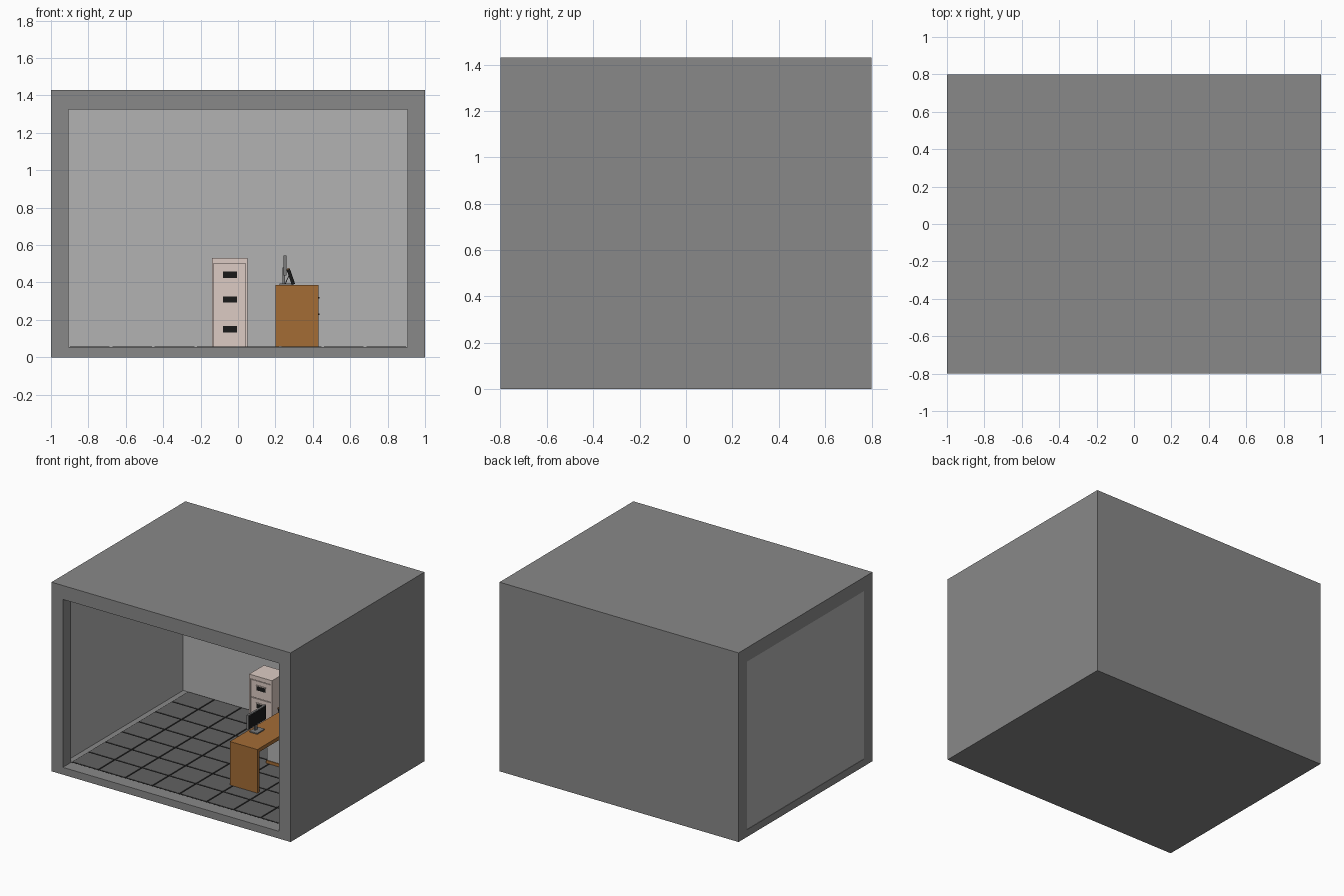
import bpy, bmesh, math
from mathutils import Matrix, Vector

if "Cube" in bpy.data.objects:
    bpy.data.objects.remove(bpy.data.objects["Cube"])


def material(name, rgb):
    m = bpy.data.materials.new(name)
    m.diffuse_color = (*rgb, 1)
    m.use_nodes = True
    m.node_tree.nodes["Principled BSDF"].inputs["Base Color"].default_value = m.diffuse_color
    return m


SHELL = material("shell_grey", (0.25, 0.25, 0.25))
WALL = material("wall_grey", (0.45, 0.45, 0.45))
TILE = material("tile_grey", (0.12, 0.12, 0.12))
BLACK = material("black", (0.01, 0.01, 0.01))
WOOD = material("wood", (0.37, 0.15, 0.036))
CREAM = material("cream", (0.72, 0.60, 0.55))
METAL = material("metal", (0.2, 0.2, 0.2))


def finish(name, bm, mat):
    bmesh.ops.recalc_face_normals(bm, faces=bm.faces)
    me = bpy.data.meshes.new(name)
    bm.to_mesh(me)
    bm.free()
    ob = bpy.data.objects.new(name, me)
    bpy.context.collection.objects.link(ob)
    if mat:
        me.materials.append(mat)
    return ob


def add_box(bm, x, y, z):
    size = [b - a for a, b in (x, y, z)]
    mid = [(a + b) / 2 for a, b in (x, y, z)]
    mtx = Matrix.Translation(mid) @ Matrix.Diagonal((*size, 1))
    bmesh.ops.create_cube(bm, size=1, matrix=mtx)


def box(name, x, y, z, mat):
    bm = bmesh.new()
    add_box(bm, x, y, z)
    return finish(name, bm, mat)


def prism(name, points, z0, z1, mat):
    bm = bmesh.new()
    face = bm.faces.new([bm.verts.new((px, py, z0)) for px, py in points])
    ext = bmesh.ops.extrude_face_region(bm, geom=[face])
    verts = [g for g in ext["geom"] if isinstance(g, bmesh.types.BMVert)]
    bmesh.ops.translate(bm, verts=verts, vec=(0, 0, z1 - z0))
    return finish(name, bm, mat)


# Room shell: solid block with the interior, front and left openings cut out
shell = box("room_shell", (-1, 1), (-0.8, 0.8), (0, 1.43), SHELL)
cutter = prism("room_cutter", [(-0.905, -0.9), (0.905, -0.9), (0.905, 0.7), (-1.1, 0.7),
                               (-1.1, -0.7), (-0.905, -0.7)], 0.055, 1.325, None)
cutter.hide_render = True
mod = shell.modifiers.new("openings", 'BOOLEAN')
mod.object = cutter
mod.operation = 'DIFFERENCE'
mod.solver = 'EXACT'
bpy.context.view_layer.objects.active = shell
bpy.ops.object.modifier_apply(modifier=mod.name)
bpy.data.objects.remove(cutter)

# Light wall panels
box("left_wall_panel", (-0.997, -0.945), (-0.7, 0.7), (0.055, 1.325), WALL)
box("back_wall_panel", (-0.945, 0.905), (0.695, 0.7), (0.055, 1.325), WALL)

# Tiled floor on a dark grout bed
box("floor_grout", (-0.905, 0.905), (-0.7, 0.695), (0.05, 0.0555), BLACK)
bm = bmesh.new()
COLS, ROWS, GAP = 8, 7, 0.007
dx, dy = 1.81 / COLS, 1.395 / ROWS
for i in range(COLS):
    for j in range(ROWS):
        x0, y0 = -0.905 + i * dx, -0.7 + j * dy
        add_box(bm, (x0 + GAP, x0 + dx - GAP), (y0 + GAP, y0 + dy - GAP), (0.0555, 0.058))
finish("floor_tiles", bm, TILE)

# Filing cabinet: carcass, overhanging top, three drawers with recessed pulls
F = 0.058
box("cabinet_body", (-0.135, 0.045), (0.345, 0.51), (F, 0.5), CREAM)
box("cabinet_top", (-0.14, 0.05), (0.334, 0.51), (0.5, 0.532), CREAM)
for s, x in (("left", (-0.14, -0.13)), ("right", (0.04, 0.05))):
    box(f"cabinet_{s}_side", x, (0.334, 0.51), (F, 0.5), CREAM)
for n, (z0, z1, zh) in enumerate([(0.07, 0.215, 0.15), (0.22, 0.36, 0.31), (0.365, 0.495, 0.443)]):
    box(f"cabinet_drawer_{n}", (-0.127, 0.037), (0.337, 0.345), (z0, z1), CREAM)
    box(f"drawer_pull_{n}", (-0.08, -0.006), (0.335, 0.338), (zh - 0.018, zh + 0.016), BLACK)
    box(f"drawer_pull_lip_{n}", (-0.083, -0.003), (0.331, 0.338), (zh + 0.016, zh + 0.021), CREAM)

# Desk: top, end panels, drawer pedestal
Y0, Y1 = -0.383, 0.27
box("desk_top", (0.2, 0.43), (Y0, Y1), (0.36, 0.387), WOOD)
box("desk_front_end", (0.2, 0.43), (Y0, Y0 + 0.025), (F, 0.36), WOOD)
box("desk_back_end", (0.2, 0.43), (Y1 - 0.025, Y1), (F, 0.36), WOOD)
box("pedestal_base", (0.2, 0.43), (0.05, Y1 - 0.025), (F, 0.08), WOOD)
box("pedestal_body", (0.205, 0.42), (0.056, Y1 - 0.025), (0.08, 0.36), WALL)
for n, (z0, z1, zh) in enumerate([(0.083, 0.265, 0.23), (0.27, 0.357, 0.318)]):
    box(f"desk_drawer_{n}", (0.42, 0.43), (0.058, Y1 - 0.028), (z0, z1), WOOD)
    box(f"desk_handle_{n}", (0.43, 0.437), (0.12, 0.18), (zh - 0.005, zh + 0.005), BLACK)

# Monitor facing +x
YM = -0.137
box("monitor_base", (0.222, 0.288), (YM - 0.045, YM + 0.045), (0.387, 0.395), METAL)
box("monitor_stand", (0.238, 0.25), (YM - 0.014, YM + 0.014), (0.395, 0.48), METAL)
box("monitor_case", (0.242, 0.258), (YM - 0.106, YM + 0.106), (0.437, 0.545), METAL)
box("monitor_screen", (0.258, 0.26), (YM - 0.1, YM + 0.1), (0.443, 0.539), BLACK)

# Leaning picture frame towards the back of the desk
tilt = Matrix.Translation((0.297, 0.15, 0.39)) @ Matrix.Rotation(math.radians(-19), 4, 'Y')
for name, x, y, z, mat in [("picture_frame", (-0.01, 0.008), (-0.05, 0.05), (0, 0.085), BLACK),
                           ("picture_frame_edge", (-0.009, 0.007), (-0.049, 0.049), (0.085, 0.09), WOOD),
                           ("picture_panel", (0.008, 0.009), (-0.04, 0.04), (0.01, 0.075), WALL)]:
    box(name, x, y, z, mat).data.transform(tilt)
leg = box("picture_leg", (-0.002, 0.002), (-0.01, 0.01), (0, 0.055), BLACK)
leg.data.transform(Matrix.Translation((0.25, 0.15, 0.388)) @ Matrix.Rotation(math.radians(25), 4, 'Y'))
